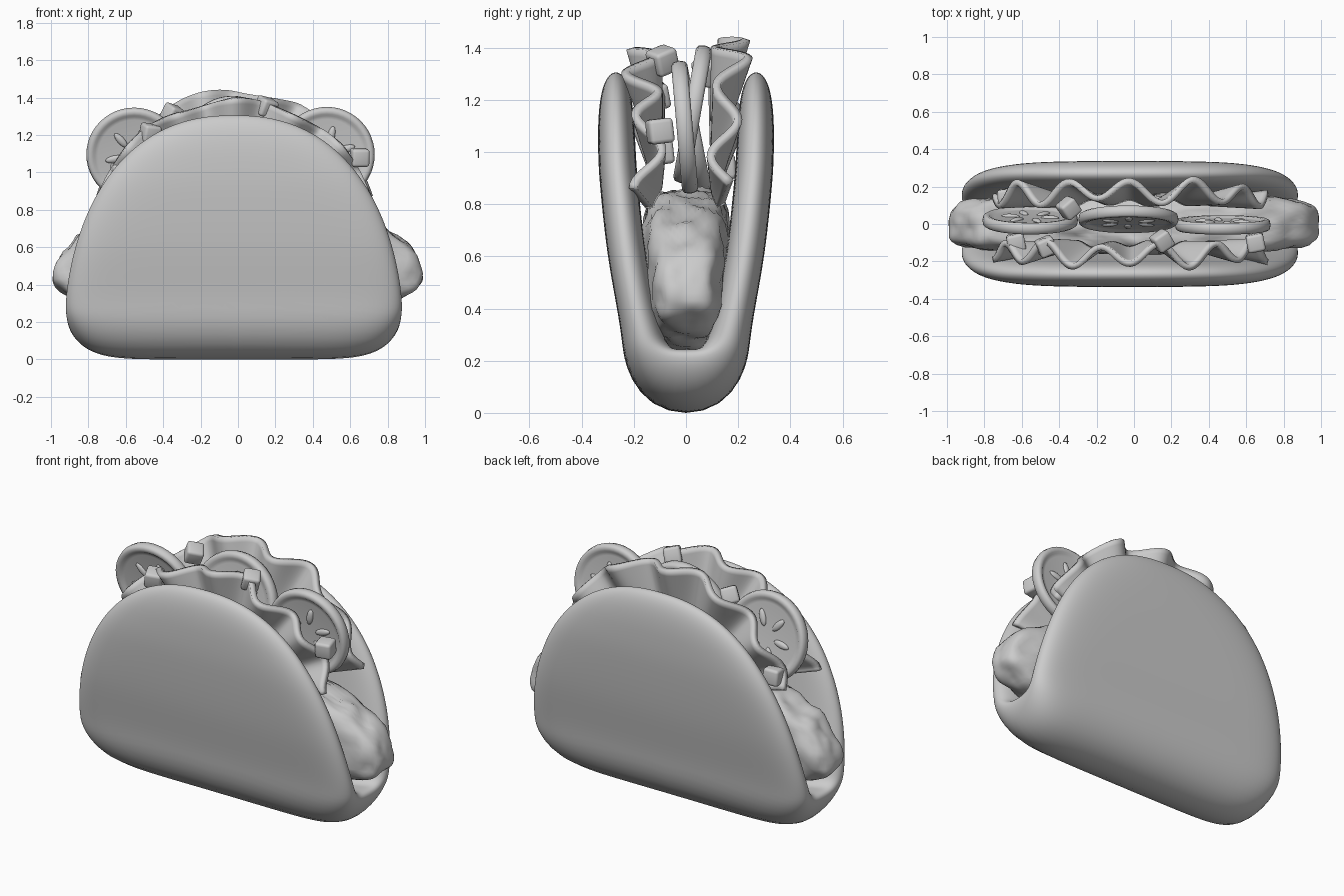
import bpy, bmesh, math
from mathutils import Vector, Matrix, Euler, noise

if "Cube" in bpy.data.objects:
    bpy.data.objects.remove(bpy.data.objects["Cube"])


def finish(name, bm, smooth=True):
    bmesh.ops.recalc_face_normals(bm, faces=bm.faces)
    me = bpy.data.meshes.new(name)
    bm.to_mesh(me)
    bm.free()
    for p in me.polygons:
        p.use_smooth = smooth
    ob = bpy.data.objects.new(name, me)
    bpy.context.collection.objects.link(ob)
    return ob


# Shell: an oval sheet folded along a U section, puffed up to a rounded rim
half = [(0, .12), (.08, .143), (.14, .215), (.174, .33), (.225, .60), (.257, .88), (.267, 1.08), (.269, 1.305)]
ctrl = [Vector((-y, z)) for y, z in half[:0:-1]] + [Vector(p) for p in half]
path = []
for i in range(len(ctrl) - 1):
    a, b = ctrl[i], ctrl[i + 1]
    p = ctrl[i - 1] if i else 2 * a - b
    q = ctrl[i + 2] if i + 2 < len(ctrl) else 2 * b - a
    for j in range(20):
        t = j / 20
        path.append(.5 * (2 * a + (b - p) * t + (2 * p - 5 * a + 4 * b - q) * t * t
                          + (3 * a - p - 3 * b + q) * t ** 3))
path.append(ctrl[-1])
dist = [0]
for a, b in zip(path, path[1:]):
    dist.append(dist[-1] + (b - a).length)


def on_path(v):
    s = (max(-1, min(1, v)) + 1) / 2 * dist[-1]
    i = 0
    while i < len(dist) - 2 and dist[i + 1] < s:
        i += 1
    return path[i].lerp(path[i + 1], (s - dist[i]) / (dist[i + 1] - dist[i]))


def shell_point(u, v, side):
    # square grid to disc, then to a slightly squared oval
    cx, cy = u * math.sqrt(1 - v * v / 2), v * math.sqrt(1 - u * u / 2)
    rho = min(1, math.hypot(cx, cy))
    k = rho / max(1e-9, (abs(cx) ** 2.3 + abs(cy) ** 2.3) ** (1 / 2.3))
    dx, dv = cx * k, cy * k
    c = on_path(dv)
    d = (on_path(dv + .045) - on_path(dv - .045)).normalized()
    fold = math.exp(-(dv / .16) ** 2)
    h = .073 + (.047 if side > 0 else .03) * fold
    h *= math.sqrt(max(0, 1 - rho ** (13 - 5 * fold)))
    c = c + Vector((d.y, -d.x)) * h * side
    x = -.022 + .912 * dx * (1 - .025 * fold * abs(dx) ** 4)
    return (x, c.x, c.y + .09 * fold * abs(dx) ** 7)


bm = bmesh.new()
NU, NV = 60, 110
for side in (1, -1):
    grid = [[bm.verts.new(shell_point(math.sin(math.pi * (i / NU - .5)), math.sin(math.pi * (j / NV - .5)), side))
             for j in range(NV + 1)] for i in range(NU + 1)]
    for a, b in zip(grid, grid[1:]):
        for j in range(NV):
            bm.faces.new((a[j], b[j], b[j + 1], a[j + 1]))
bmesh.ops.remove_doubles(bm, verts=bm.verts, dist=1e-5)
finish("taco_shell", bm)

# Meat: boxy lumpy slab poking out of both ends
bm = bmesh.new()
bmesh.ops.create_icosphere(bm, subdivisions=5, radius=1)
for v in bm.verts:
    d = v.co.normalized()
    rxz = (abs(d.x) ** 2.15 + abs(d.z) ** 2.15) ** (1 / 2.15)
    r = (rxz ** 4.5 + abs(d.y) ** 4.5) ** (-1 / 4.5)
    p = d * r
    z = .43 + p.z * (.42 if p.z > 0 else .2)
    taper = .88 + .2 * max(-.8, min(.8, p.z))
    co = Vector((p.x * .985, p.y * .168 * taper, z))
    lump = noise.noise(co * 9 + Vector((3, 1, 7))) * .03 + noise.noise(co * 17) * .012
    v.co = co + Vector((d.x * .6, d.y, d.z)) * lump
finish("meat_filling", bm)


# Lettuce: ruffled arched bands along each wall
def lettuce(name, y0, tall, waves, phase, lean):
    bm = bmesh.new()
    nu, nv = 110, 10
    grid = []
    for i in range(nu + 1):
        u = i / nu
        th = math.radians(163 - 146 * u)
        row = []
        for j in range(nv + 1):
            f = j / nv
            k = .62 + .38 * f
            w = math.sin(2 * math.pi * waves * u + phase)
            w2 = math.sin(2 * math.pi * 3.3 * u + phase * 2)
            x = .77 * k * math.cos(th) - .02
            z = .65 + (tall * k + .015 * f * w2) * math.sin(th)
            y = y0 + lean * f * math.sin(th) + (.015 + .04 * f) * (w + .25 * w2)
            row.append(bm.verts.new((x, y, z)))
        grid.append(row)
    for a, b in zip(grid, grid[1:]):
        for j in range(nv):
            bm.faces.new((a[j], b[j], b[j + 1], a[j + 1]))
    ob = finish(name, bm)
    m = ob.modifiers.new("thickness", "SOLIDIFY")
    m.thickness, m.offset = .032, 0


lettuce("lettuce_front", -.12, .735, 6, 4.71, -.05)
lettuce("lettuce_back", .125, .785, 5.6, 2.83, .055)


# Tomato slices: lathed disc with raised skin, recessed flesh, and seeds
def tomato(name, loc, r, tilt, spin):
    bm = bmesh.new()
    top = [(0, .017), (.75, .017), (.82, .020), (.86, .029), (.93, .031), (.98, .023)]
    prof = top + [(1, 0)] + [(a, -b) for a, b in top[::-1]]
    vs = [bm.verts.new((a * r, 0, b)) for a, b in prof]
    es = [bm.edges.new(e) for e in zip(vs, vs[1:])]
    bmesh.ops.spin(bm, geom=vs + es, cent=(0, 0, 0), axis=(0, 0, 1), angle=2 * math.pi, steps=48)
    bmesh.ops.remove_doubles(bm, verts=bm.verts, dist=1e-5)
    for side in (-1, 1):
        for i in range(6):
            m = (Matrix.Rotation(spin + i * math.pi / 3, 4, 'Z')
                 @ Matrix.Translation((r * .42, 0, side * .017))
                 @ Matrix.Diagonal((.05, .02, .014, 1)))
            bmesh.ops.create_uvsphere(bm, u_segments=12, v_segments=8, radius=1, matrix=m)
    ob = finish(name, bm)
    ob.location = loc
    ob.rotation_euler = Euler((math.radians(90 + tilt), 0, 0))


tomato("tomato_left", (-.555, .02, 1.095), .256, 11, .2)
tomato("tomato_middle", (-.03, .025, 1.145), .268, -10, .5)
tomato("tomato_right", (.475, -.005, 1.095), .256, 5, .3)

# Diced cubes scattered on top
cubes = [(-.68, .14, .94, .1), (-.35, .085, 1.31, .7), (.15, -.09, 1.35, .6),
         (.65, -.10, 1.08, .2), (-.47, -.12, 1.21, .4), (-.63, -.1, 1.0, .2)]
for i, (x, y, z, a) in enumerate(cubes):
    bm = bmesh.new()
    bmesh.ops.create_cube(bm, size=.095)
    bmesh.ops.bevel(bm, geom=bm.edges[:], offset=.016, segments=3, affect='EDGES', profile=.5)
    ob = finish("diced_cube_%d" % (i + 1), bm)
    ob.location = (x, y, z)
    ob.rotation_euler = (a * .6, a * .5 - .1, a)
